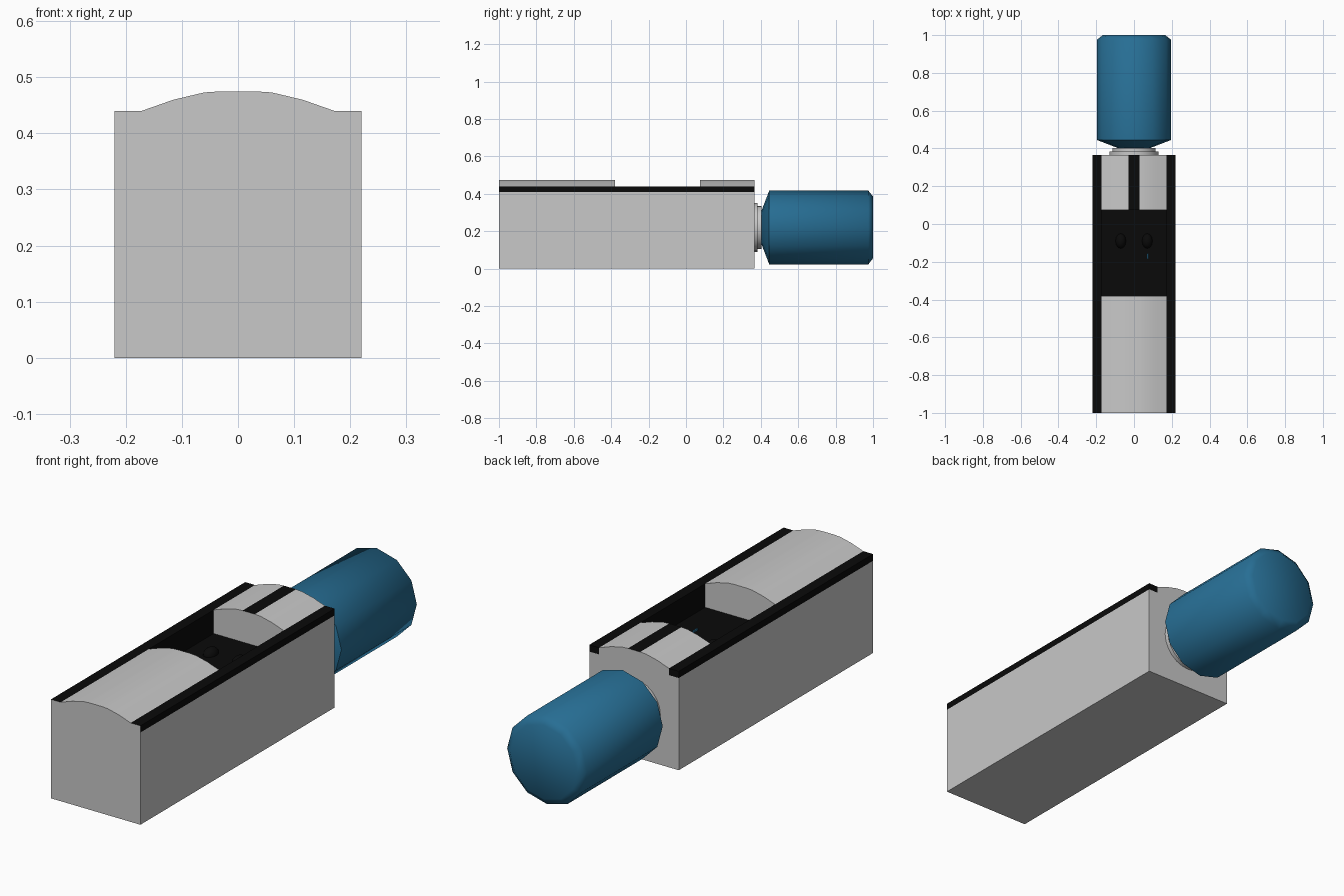
import bpy, bmesh, math
from mathutils import Matrix

cube = bpy.data.objects.get("Cube")
if cube:
    bpy.data.objects.remove(cube, do_unlink=True)


def material(name, rgb):
    m = bpy.data.materials.new(name)
    m.use_nodes = True
    m.diffuse_color = (*rgb, 1)
    m.node_tree.nodes["Principled BSDF"].inputs["Base Color"].default_value = (*rgb, 1)
    return m


GREY = material("light grey", (0.58, 0.58, 0.58))
BLACK = material("black", (0.003, 0.003, 0.003))
BLUE = material("bottle blue", (0.02, 0.155, 0.295))

FRONT, REAR = -1.0, 0.365
POCKET_FRONT, POCKET_REAR, FLOOR = -0.38, 0.075, 0.335
HALF, INNER, LEDGE, RIM = 0.22, 0.172, 0.41, 0.44
AXIS_Z = 0.22


def make(name, bm, mats, smooth=None):
    bmesh.ops.recalc_face_normals(bm, faces=bm.faces)
    mesh = bpy.data.meshes.new(name)
    bm.to_mesh(mesh)
    bm.free()
    for m in mats:
        mesh.materials.append(m)
    obj = bpy.data.objects.new(name, mesh)
    bpy.context.collection.objects.link(obj)
    if smooth:
        smooth_object(obj, smooth)
    return obj


def smooth_object(obj, degrees):
    bpy.ops.object.select_all(action='DESELECT')
    obj.select_set(True)
    bpy.context.view_layer.objects.active = obj
    bpy.ops.object.shade_smooth_by_angle(angle=math.radians(degrees))


def box(name, lo, hi, mats):
    bm = bmesh.new()
    size = [b - a for a, b in zip(lo, hi)]
    mid = [(a + b) / 2 for a, b in zip(lo, hi)]
    bmesh.ops.create_cube(bm, size=1, matrix=Matrix.Translation(mid) @ Matrix.Diagonal((*size, 1)))
    return make(name, bm, mats)


def lathe(name, profile, sides, mat, smooth):
    """Turn a (radius, y) profile around the long axis and cap both ends."""
    bm = bmesh.new()
    rings = []
    for r, y in profile:
        angles = [math.tau * i / sides for i in range(sides)]
        rings.append([bm.verts.new((r * math.cos(a), y, AXIS_Z + r * math.sin(a))) for a in angles])
    for a, b in zip(rings, rings[1:]):
        for i in range(sides):
            j = (i + 1) % sides
            bm.faces.new((a[i], a[j], b[j], b[i]))
    bm.faces.new(rings[0])
    bm.faces.new(rings[-1])
    return make(name, bm, [mat], smooth)


# Body: arched section swept along y, with ledges for the rails
half = [(0.03, 0.475), (0.06, 0.473), (0.115, 0.46), (INNER, RIM),
        (INNER, LEDGE), (HALF, LEDGE), (HALF, 0)]
outline = half + [(-x, z) for x, z in reversed(half)]
bm = bmesh.new()
front_face = bm.faces.new([bm.verts.new((x, FRONT, z)) for x, z in outline])
swept = bmesh.ops.extrude_face_region(bm, geom=[front_face], use_keep_orig=True)
moved = [g for g in swept["geom"] if isinstance(g, bmesh.types.BMVert)]
bmesh.ops.translate(bm, verts=moved, vec=(0, REAR - FRONT, 0))
body = make("body", bm, [GREY, BLACK])

# Pocket cut out of the top
cutter = box("pocket_cutter", (-INNER, POCKET_FRONT, FLOOR), (INNER, POCKET_REAR, 0.6), [GREY, BLACK])
cutter.hide_render = True
cut = body.modifiers.new("pocket", 'BOOLEAN')
cut.operation = 'DIFFERENCE'
cut.solver = 'EXACT'
cut.object = cutter
bpy.context.view_layer.objects.active = body
bpy.ops.object.modifier_apply(modifier=cut.name)
bpy.data.objects.remove(cutter, do_unlink=True)

# Black pocket floor, pocket sides and rear centre stripe
for f in body.data.polygons:
    c, n = f.center, f.normal
    in_pocket = POCKET_FRONT < c.y < POCKET_REAR and abs(c.x) < INNER + 0.01 and c.z > 0.2
    lining = in_pocket and abs(n.y) < 0.5
    stripe = n.z > 0.5 and abs(c.x) < 0.03 and c.y > POCKET_REAR
    f.material_index = int(lining or stripe)
smooth_object(body, 30)

# Side rails, with grey front ends
for side, s in (("left", 1), ("right", -1)):
    xs = sorted((s * INNER, s * HALF))
    rail = box(side + "_rail", (xs[0], FRONT, LEDGE), (xs[1], REAR, RIM), [BLACK, GREY])
    for f in rail.data.polygons:
        f.material_index = int(f.normal.y < -0.5)

    # Rounded control on the pocket floor
    bm = bmesh.new()
    place = Matrix.Translation((s * 0.07, -0.09, FLOOR)) @ Matrix.Diagonal((0.028, 0.04, 0.03, 1))
    bmesh.ops.create_uvsphere(bm, u_segments=12, v_segments=8, radius=1, matrix=place)
    make(side + "_control", bm, [BLACK], 60)

box("blue_marker", (0.07, -0.185, FLOOR), (0.076, -0.155, FLOOR + 0.008), [BLUE])

# Stepped neck and bottle
lathe("neck", [(0.13, REAR), (0.13, 0.383), (0.115, 0.383), (0.115, 0.403)], 24, GREY, 30)
lathe("bottle", [(0.08, 0.4), (0.197, 0.445), (0.197, 0.975), (0.165, 1.0)], 12, BLUE, 58)
